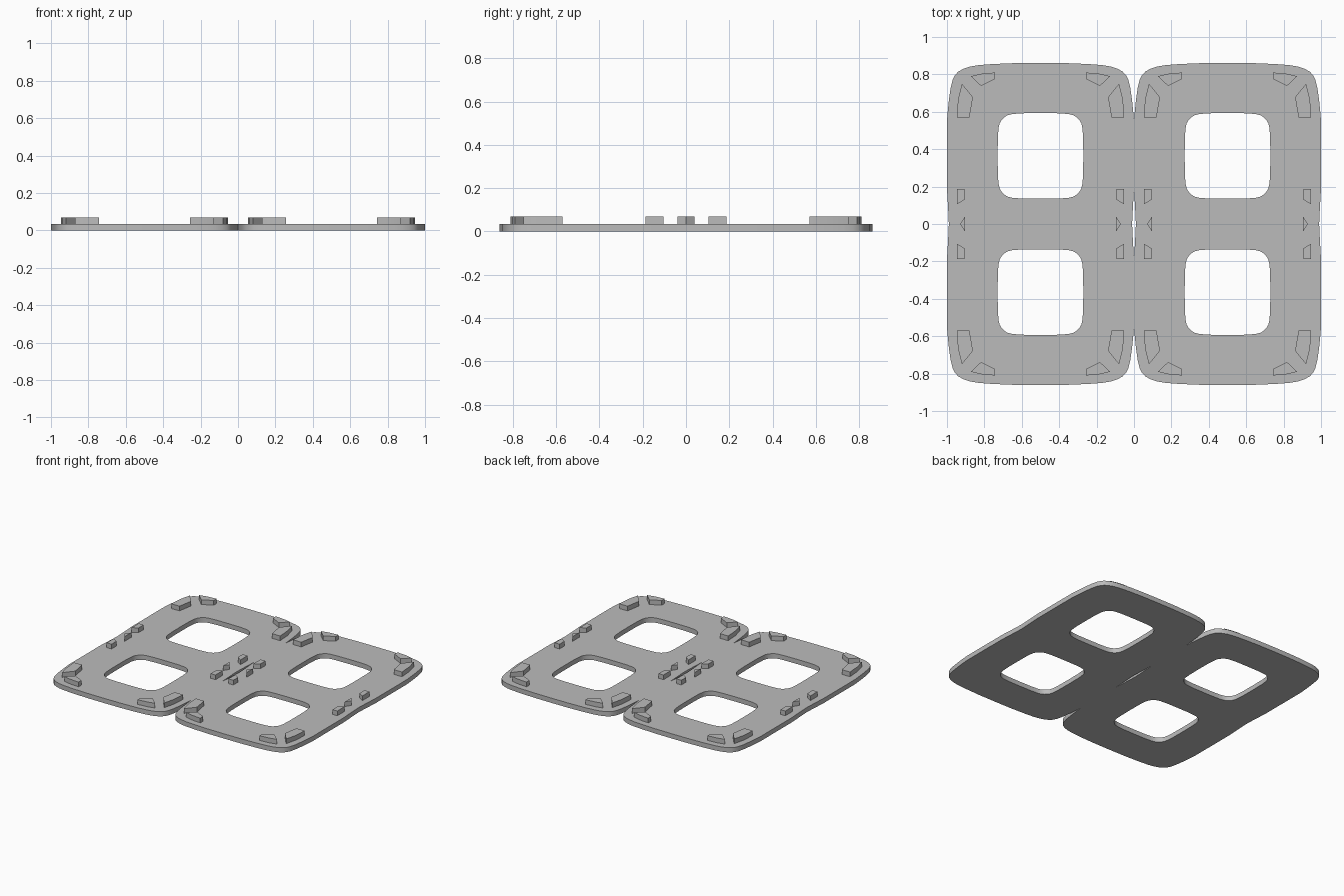
import bpy
import bmesh

if "Cube" in bpy.data.objects:
    bpy.data.objects.remove(bpy.data.objects["Cube"], do_unlink=True)

THICK, TOP = 0.035, 0.07
CELL_X, CELL_Y = 0.5, 0.364

grey = bpy.data.materials.new("light grey plastic")
grey.use_nodes = True
grey.diffuse_color = (0.5, 0.5, 0.5, 1)
grey.node_tree.nodes["Principled BSDF"].inputs["Base Color"].default_value = grey.diffuse_color


def finish(obj):
    """Clean the mesh, fix normals, and keep hard edges sharp."""
    bm = bmesh.new()
    bm.from_mesh(obj.data)
    bmesh.ops.remove_doubles(bm, verts=bm.verts, dist=0.0003)
    bmesh.ops.recalc_face_normals(bm, faces=bm.faces)
    bm.to_mesh(obj.data)
    bm.free()
    obj.data.materials.clear()
    obj.data.materials.append(grey)
    bpy.ops.object.select_all(action="DESELECT")
    obj.select_set(True)
    bpy.context.view_layer.objects.active = obj
    bpy.ops.object.shade_smooth_by_angle()


def plate(name, loops):
    """Flat plate with holes, filled from closed outlines."""
    curve = bpy.data.curves.new(name, "CURVE")
    curve.dimensions = "2D"
    curve.fill_mode = "BOTH"
    curve.extrude = THICK / 2
    for loop in loops:
        spline = curve.splines.new("POLY")
        spline.points.add(len(loop) - 1)
        for point, (x, y) in zip(spline.points, loop):
            point.co = (x, y, THICK / 2, 1)
        spline.use_cyclic_u = True
    obj = bpy.data.objects.new(name, curve)
    bpy.context.collection.objects.link(obj)
    bpy.ops.object.select_all(action="DESELECT")
    obj.select_set(True)
    bpy.context.view_layer.objects.active = obj
    bpy.ops.object.convert(target="MESH")
    finish(bpy.context.view_layer.objects.active)


def ribs(name, profile, y_signs=(1, -1)):
    """Raised ribs: one footprint repeated on every panel edge."""
    bm = bmesh.new()
    for side in (1, -1):
        for sy in y_signs:
            for far in (False, True):
                base = [bm.verts.new((side * (1 - d if far else d), sy * y, THICK))
                        for d, y in profile]
                face = bm.faces.new(base)
                new = bmesh.ops.extrude_face_region(bm, geom=[face])["geom"]
                for v in new:
                    if isinstance(v, bmesh.types.BMVert):
                        v.co.z = TOP
    mesh = bpy.data.meshes.new(name)
    bm.to_mesh(mesh)
    bm.free()
    obj = bpy.data.objects.new(name, mesh)
    bpy.context.collection.objects.link(obj)
    finish(obj)


# Outer outline: half of one rounded panel end, mirrored around
corner = [(0, .55), (.004, .6), (.01, .66), (.02, .73), (.03, .77), (.043, .796),
          (.06, .814), (.086, .829), (.12, .841), (.166, .849), (.24, .855), (.36, .86)]
end = corner + [(.5, .861)] + [(1 - x, y) for x, y in reversed(corner)]
waist = [(0, .19), (.004, .12), (.008, .05), (.01, 0)]
quarter = end + [(1 - x, y) for x, y in waist]
right = quarter + [(x, -y) for x, y in reversed(quarter[:-1])]
outline = right + [(-x, -y) for x, y in right[1:-1]]

# Narrow slit at the centre of the seam
slit_side = waist + [(x, -y) for x, y in reversed(waist[:-1])]
slit = slit_side + [(-x, y) for x, y in reversed(slit_side[1:-1])]

# Rounded square window, one corner turned four times
arc = [(0, .229), (.1, .228), (.15, .224), (.175, .218), (.19, .209)]
arc += [(.2, .2)] + [(y, x) for x, y in reversed(arc[1:])]
window = []
for turn in range(4):
    window += arc
    arc = [(y, -x) for x, y in arc]

windows = [[(sx * CELL_X + x, sy * CELL_Y + y) for x, y in window]
           for sx in (1, -1) for sy in (1, -1)]
plate("base_plate", [outline, slit] + windows)

# Ribs: (distance from panel edge, y)
ribs("corner_side_ribs", [(.053, .57), (.12, .57), (.139, .678), (.08, .75), (.059, .665)])
ribs("corner_end_ribs", [(.128, .79), (.182, .738), (.257, .776), (.257, .81), (.18, .803)])
ribs("middle_side_ribs", [(.053, .188), (.093, .188), (.093, .13), (.053, .105)])
ribs("middle_wedge_ribs", [(.07, 0), (.096, .04), (.096, -.04)], y_signs=(1,))
